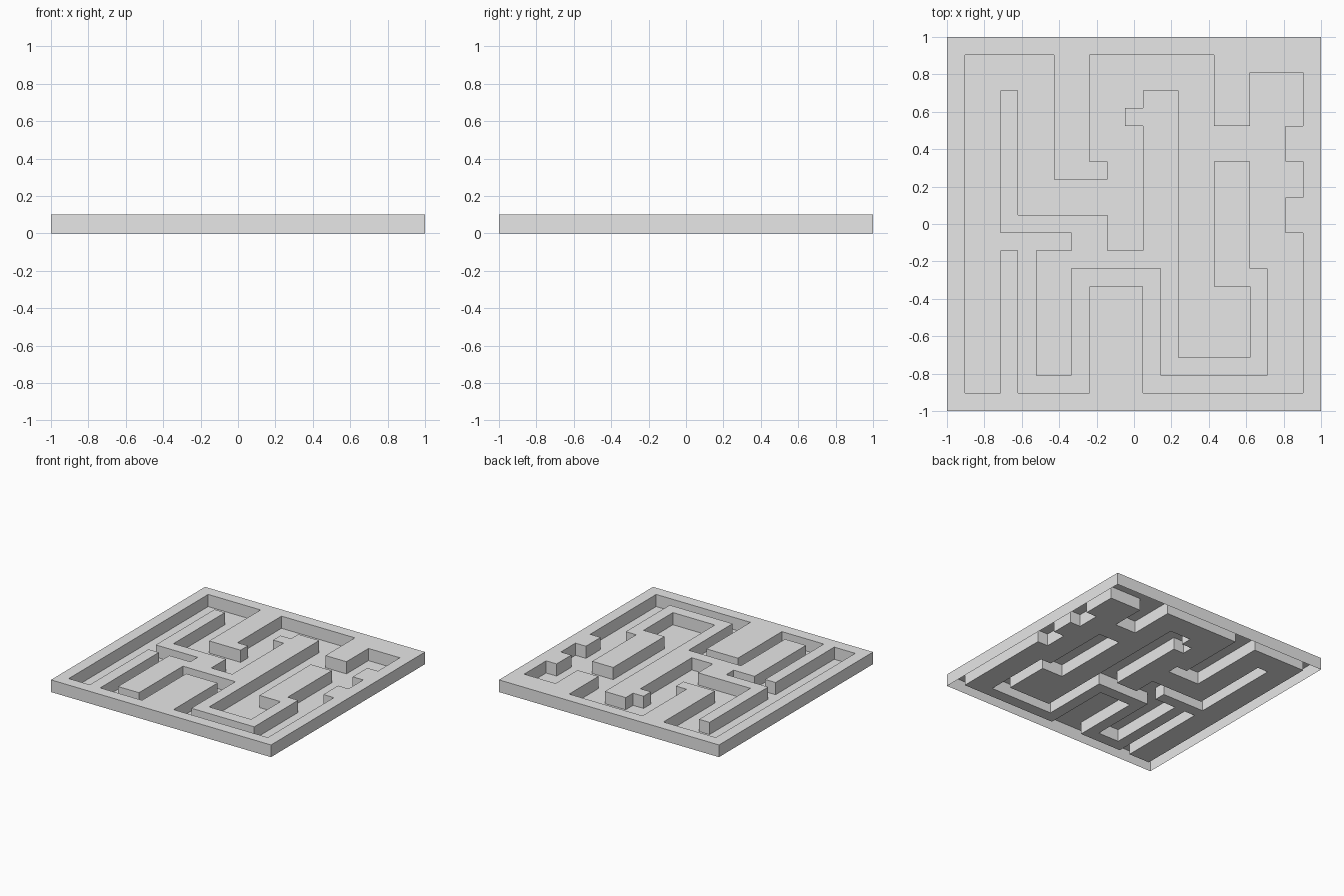
import bpy, bmesh

cube = bpy.data.objects.get("Cube")
if cube:
    bpy.data.objects.remove(cube, do_unlink=True)

N = 21            # cells along each side
CELL = 2 / N
HEIGHT = 0.1

# Raised bars in cells: left, front, right, back
BORDER = [(0, 0, N, 1), (0, N - 1, N, N), (0, 0, 1, N), (N - 1, 0, N, N)]
BORDER_STUBS = [
    (6, 13, 8, 20), (8, 13, 9, 14),      # back hook
    (15, 16, 17, 20), (17, 19, 20, 20),  # back corner block
    (19, 14, 20, 16), (19, 10, 20, 12),  # side nibs
    (8, 1, 11, 7), (3, 1, 4, 9),         # front bars
]
ISLAND = [
    (3, 10, 4, 18), (4, 10, 9, 11), (7, 9, 9, 10),    # left arm
    (5, 8, 13, 9), (5, 2, 7, 8),                      # crossbar and front leg
    (11, 9, 13, 18), (10, 16, 11, 17),                # back arm with nib
    (12, 2, 13, 8), (13, 2, 18, 3), (17, 3, 18, 8),   # loop to the right
    (15, 7, 17, 14),                                  # end block
]
WALLS = {(x, y)
         for left, front, right, back in BORDER + BORDER_STUBS + ISLAND
         for x in range(left, right) for y in range(front, back)}

grey = bpy.data.materials.new("light grey")
grey.use_nodes = True
colour = (0.8, 0.8, 0.8, 1)
grey.diffuse_color = colour
grey.node_tree.nodes["Principled BSDF"].inputs["Base Color"].default_value = colour


def corners(x, y):
    """Grid corners of a cell, anticlockwise from the front left."""
    return [(x, y), (x + 1, y), (x + 1, y + 1), (x, y + 1)]


def build(name, quads):
    """Join quads given as (grid x, grid y, height) into one clean mesh."""
    bm = bmesh.new()
    verts = {}
    for quad in quads:
        for p in quad:
            if p not in verts:
                x, y, z = p
                verts[p] = bm.verts.new((x * CELL - 1, y * CELL - 1, z))
        bm.faces.new([verts[p] for p in quad])
    bmesh.ops.dissolve_limit(bm, angle_limit=0.01, verts=bm.verts, edges=bm.edges)
    mesh = bpy.data.meshes.new(name)
    bm.to_mesh(mesh)
    bm.free()
    mesh.materials.append(grey)
    bpy.context.collection.objects.link(bpy.data.objects.new(name, mesh))


tops, sides, floors = [], [], []
STEPS = [(0, -1), (1, 0), (0, 1), (-1, 0)]
for col in range(N):
    for row in range(N):
        ring = corners(col, row)
        if (col, row) not in WALLS:
            floors.append([(x, y, 0) for x, y in ring])
            continue
        tops.append([(x, y, HEIGHT) for x, y in ring])
        # Upright face wherever the wall meets floor or the outside
        for i, (dx, dy) in enumerate(STEPS):
            if (col + dx, row + dy) not in WALLS:
                a, b = ring[i], ring[(i + 1) % 4]
                sides.append([(*a, 0), (*b, 0), (*b, HEIGHT), (*a, HEIGHT)])

# Hollow walls, open underneath, around a thin floor
build("maze_walls", tops + sides)
build("maze_floor", floors)
